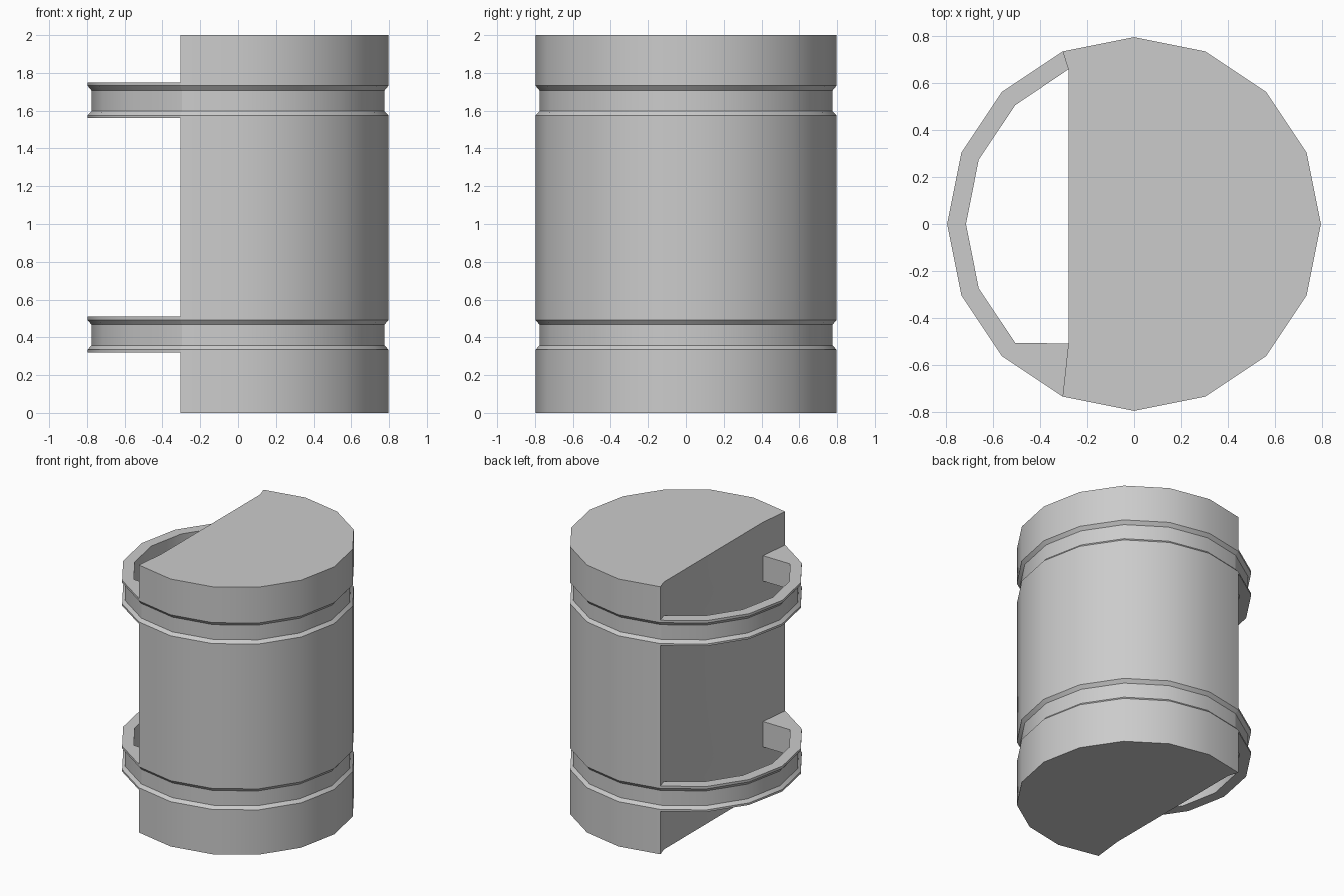
import bpy, bmesh
from math import radians, sin, cos

if "Cube" in bpy.data.objects:
    bpy.data.objects.remove(bpy.data.objects["Cube"])

R, GROOVE_R, INNER_R = 0.797, 0.776, 0.717
STEP = 22.5
WALL = [(-0.28, 0.66), (-0.28, -0.51)]      # flat inner wall of the body
STRAP_BASES = (0.32, 1.56)
GROOVE = [(0.015, R), (0.037, GROOVE_R), (0.147, GROOVE_R), (0.172, R)]


def arc(r, first, last):
    """Points on the 16-sided circle between two side indices."""
    return [(r * cos(radians(i * STEP)), r * sin(radians(i * STEP)))
            for i in range(first, last + 1)]


def stack(name, layers, outline):
    """Skin a closed outline through (z, outer radius) layers."""
    bm = bmesh.new()
    rings = [[bm.verts.new((x, y, z)) for x, y in outline(r)] for z, r in layers]
    n = len(rings[0])
    for a, b in zip(rings, rings[1:]):
        for i in range(n):
            j = (i + 1) % n
            bm.faces.new((a[i], a[j], b[j], b[i]))
    bm.faces.new(rings[0][::-1])
    bm.faces.new(rings[-1])
    bmesh.ops.recalc_face_normals(bm, faces=bm.faces)
    mesh = bpy.data.meshes.new(name)
    bm.to_mesh(mesh)
    bm.free()
    obj = bpy.data.objects.new(name, mesh)
    bpy.context.collection.objects.link(obj)
    bpy.ops.object.select_all(action='DESELECT')
    obj.select_set(True)
    bpy.context.view_layer.objects.active = obj
    bpy.ops.object.shade_smooth_by_angle(angle=radians(30))
    return obj


# Solid body: most of a drum with two grooves
body_layers = [(0, R)]
for base in STRAP_BASES:
    body_layers += [(base + dz, r) for dz, r in GROOVE]
body_layers.append((2, R))
stack("body", body_layers, lambda r: arc(r, -5, 5) + WALL)

# Straps continuing the grooved bands around the open side
inner = [WALL[0]] + arc(INNER_R, 6, 10) + [WALL[1]]
for name, base in zip(("lower_strap", "upper_strap"), STRAP_BASES):
    layers = [(base, R)] + [(base + dz, r) for dz, r in GROOVE] + [(base + 0.19, R)]
    stack(name, layers, lambda r: arc(r, 5, 11) + inner[::-1])
